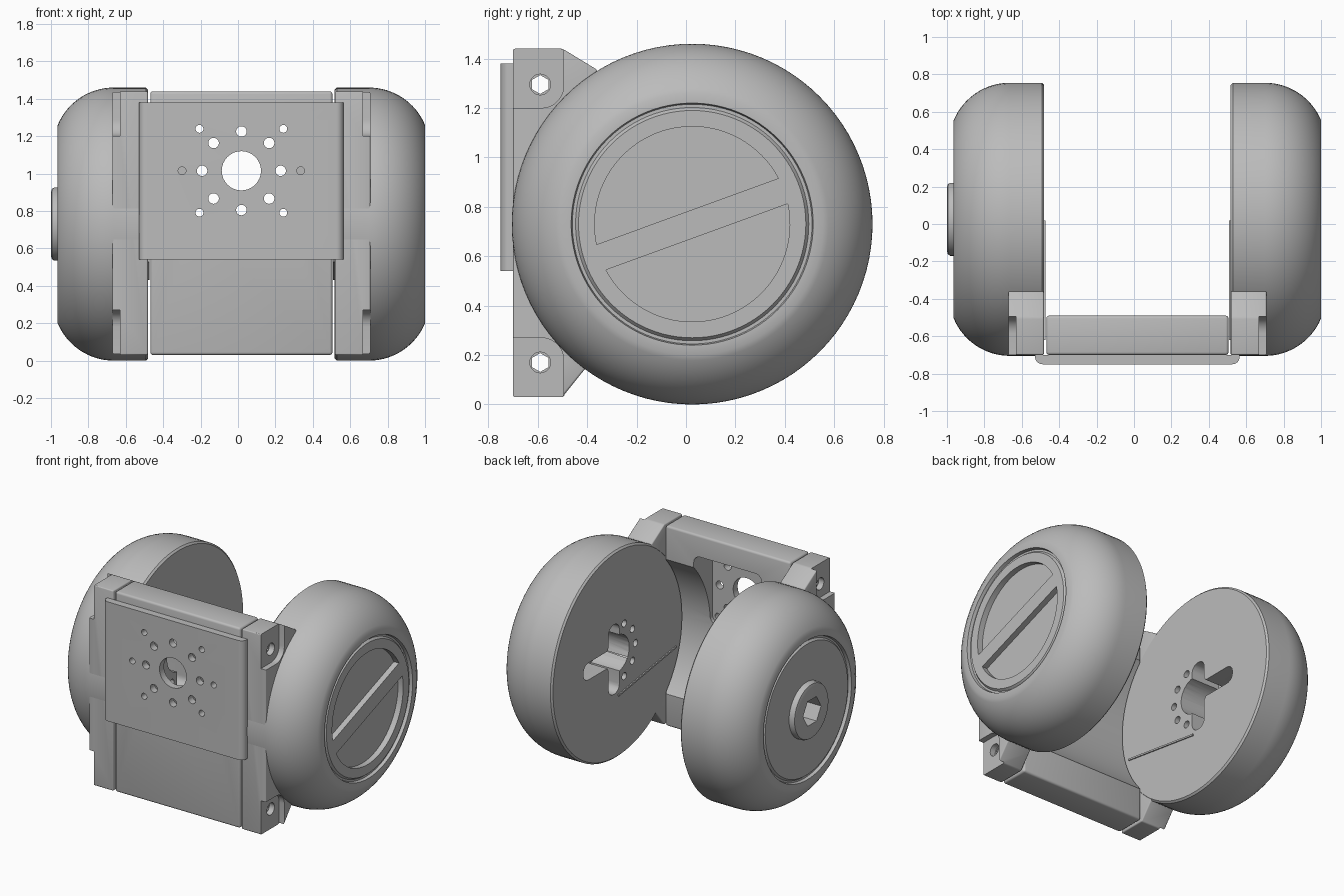
import bpy, bmesh
from math import sin, cos, pi, radians, asin
from mathutils import Vector

if "Cube" in bpy.data.objects:
    bpy.data.objects.remove(bpy.data.objects["Cube"])

MID = 0.018               # symmetry plane of the assembly in x
AY, AZ, R = 0.025, 0.73, 0.73   # wheel axis and radius

grey = bpy.data.materials.new("machined_grey")
grey.use_nodes = True
grey.diffuse_color = (0.5, 0.5, 0.5, 1)
grey.node_tree.nodes["Principled BSDF"].inputs["Base Color"].default_value = (0.5, 0.5, 0.5, 1)


def finish(name, bm):
    bmesh.ops.recalc_face_normals(bm, faces=bm.faces)
    mesh = bpy.data.meshes.new(name)
    bm.to_mesh(mesh)
    bm.free()
    mesh.materials.append(grey)
    ob = bpy.data.objects.new(name, mesh)
    bpy.context.collection.objects.link(ob)
    return ob


def prism(name, pts, axis, a, b, bevel=0):
    """Extrude a 2D outline along x (y,z points), y (x,z) or z (x,y)."""
    place = {"x": lambda p, d: (d, p[0], p[1]),
             "y": lambda p, d: (p[0], d, p[1]),
             "z": lambda p, d: (p[0], p[1], d)}[axis]
    bm = bmesh.new()
    low = [bm.verts.new(place(p, a)) for p in pts]
    high = [bm.verts.new(place(p, b)) for p in pts]
    bm.faces.new(low)
    bm.faces.new(high)
    n = len(pts)
    for i in range(n):
        j = (i + 1) % n
        bm.faces.new((low[i], low[j], high[j], high[i]))
    if bevel:
        bmesh.ops.recalc_face_normals(bm, faces=bm.faces)
        bmesh.ops.bevel(bm, geom=bm.edges[:], offset=bevel, segments=3,
                        profile=0.5, affect='EDGES')
    return finish(name, bm)


def lathe(name, profile, side, n=96):
    """Revolve (distance from mid plane, radius) points about the wheel axis."""
    bm = bmesh.new()
    rings = []
    for t, r in profile:
        x = MID + side * t
        if r == 0:
            rings.append([bm.verts.new((x, AY, AZ))] * n)
        else:
            rings.append([bm.verts.new((x, AY + r * cos(2 * pi * i / n),
                                        AZ + r * sin(2 * pi * i / n))) for i in range(n)])
    for a, b in zip(rings, rings[1:]):
        for i in range(n):
            j = (i + 1) % n
            corners = list(dict.fromkeys((a[i], a[j], b[j], b[i])))
            bm.faces.new(corners)
    return finish(name, bm)


def arc(cx, cy, r, start=0, end=360, n=24):
    full = abs(end - start) == 360
    return [(cx + r * cos(radians(start + (end - start) * i / (n if full else n - 1))),
             cy + r * sin(radians(start + (end - start) * i / (n if full else n - 1))))
            for i in range(n)]


def rounded(x0, x1, y0, y1, r):
    return (arc(x1 - r, y1 - r, r, 0, 90, 8) + arc(x0 + r, y1 - r, r, 90, 180, 8)
            + arc(x0 + r, y0 + r, r, 180, 270, 8) + arc(x1 - r, y0 + r, r, 270, 360, 8))


def rect(x0, x1, y0, y1):
    return [(x0, y0), (x1, y0), (x1, y1), (x0, y1)]


def cut(ob, *cutters):
    for c in cutters:
        mod = ob.modifiers.new("cut", 'BOOLEAN')
        mod.operation, mod.solver, mod.object = 'DIFFERENCE', 'EXACT', c
        bpy.context.view_layer.update()
        mesh = bpy.data.meshes.new_from_object(
            ob.evaluated_get(bpy.context.evaluated_depsgraph_get()))
        ob.modifiers.clear()
        ob.data = mesh
        bpy.data.objects.remove(c)


def smooth(ob):
    bpy.ops.object.select_all(action='DESELECT')
    ob.select_set(True)
    bpy.context.view_layer.objects.active = ob
    bpy.ops.object.shade_smooth_by_angle(angle=radians(30))


parts = []

# Wheels: domed tyre, ring groove and keyed pocket in the inner face
RA = 0.325
sweep = asin(0.3 / RA)
dome = [(0.682 + RA * sin(sweep * i / 16), R - RA + RA * cos(sweep * i / 16)) for i in range(17)]
profile = ([(0.498, 0), (0.498, R - 0.012), (0.51, R)] + dome +
           [(0.982, 0.49), (0.96, 0.485), (0.96, 0.472), (0.975, 0.46), (0.975, 0)])
wheels = {}
for side, label in ((1, "left"), (-1, "right")):
    wheel = lathe(label + "_wheel", profile, side)
    wheels[side] = wheel
    near, deep, shallow = (MID + side * d for d in (0.45, 0.72, 0.6))
    pocket = [arc(AY, AZ, 0.13),
              rounded(AY - 0.03, AY + 0.38, AZ - 0.06, AZ + 0.06, 0.055),
              rounded(AY - 0.02, AY + 0.1, AZ - 0.27, AZ + 0.22, 0.055)]
    cut(wheel, *[prism("cutter", p, "x", near, deep) for p in pocket])
    cut(wheel, *[prism("cutter", arc(AY + 0.2 * cos(radians(a)), AZ + 0.2 * sin(radians(a)),
                                     0.025, n=16), "x", near, shallow)
                 for a in (112, 146, 180, 214, 248)])
    # Thin seam running from the pocket to the bracket
    seam = [(0.02, 0.43), (0.02, 0.442), (-0.62, 0.54), (-0.62, 0.528)]
    parts.append(prism(label + "_seam", seam, "x", MID + side * 0.49, MID + side * 0.5))
    parts.append(wheel)

# Left wheel cap: two recessed segments leave a slanted bar
half = math_half = 8
for turn in (20, 200):
    seg = [(AY + x * cos(radians(turn)) - y * sin(radians(turn)),
            AZ + x * sin(radians(turn)) + y * cos(radians(turn)))
           for x, y in arc(0, 0, 0.395, half, 180 - half, 40)]
    cut(wheels[1], prism("cutter", seg, "x", MID + 0.935, MID + 1.05))

# Right wheel hub with hex socket
hub = lathe("right_hub", [(0.95, 0), (0.95, 0.195), (1.0, 0.195), (1.013, 0.188),
                          (1.018, 0.17), (1.018, 0)], -1, 64)
hex_out = arc(AY, AZ, 0.1, n=6)
cut(hub, prism("cutter", hex_out, "x", -1.1, -0.85))
cut(wheels[-1], prism("cutter", hex_out, "x", -1.1, -0.85))
parts.append(hub)

# Bracket web: bar scooped by the wheel radius, with a window behind the plate
web = prism("bracket_web", rect(-0.70, -0.49, 0.03, 1.44), "x", MID - 0.487, MID + 0.487, 0.015)
cut(web, prism("cutter", arc(AY, AZ, 0.70, n=96), "x", -0.8, 0.8),
    prism("cutter", rounded(MID - 0.265, MID + 0.265, 0.74, 1.29, 0.05), "y", -0.8, -0.4))
parts.append(web)

# Bracket cheeks: sloped shoulders, bolt recesses at both ends
cheek = [(-0.70, 0.03), (-0.70, 1.44), (-0.50, 1.44), (-0.36, 1.355),
         (-0.36, 0.2), (-0.42, 0.13), (-0.50, 0.03)]
for side, label in ((1, "left"), (-1, "right")):
    a, b = sorted((MID + side * 0.5, MID + side * 0.69))
    ob = prism(label + "_cheek", cheek, "x", a, b, 0.008)
    outer = sorted((MID + side * 0.65, MID + side * 0.75))
    for z0, z1 in ((1.2, 1.6), (-0.13, 0.27)):
        cut(ob, prism("cutter", rounded(-0.9, -0.495, z0, z1, 0.09), "x", *outer))
    parts.append(ob)

# Cross bolt holes through cheeks and web, round mouth and hex bore
for z in (0.17, 1.295):
    for ob in parts[-3:]:
        cut(ob, prism("cutter", arc(-0.59, z, 0.038, 30, 390, 6), "x", -1, 1))
    for ob, side in zip(parts[-2:], (1, -1)):
        cut(ob, prism("cutter", arc(-0.59, z, 0.042), "x",
                      *sorted((MID + side * 0.61, MID + side * 0.75))))

# Front mounting plate with rounded sides and hole pattern
w, r = 0.547, 0.04
outline = ([(MID + w, -0.70)] + arc(MID + w - r, -0.75 + r, r, 0, -90, 8)
           + arc(MID - w + r, -0.75 + r, r, -90, -180, 8) + [(MID - w, -0.70)])
plate = prism("mounting_plate", outline, "z", 0.54, 1.38)
holes = [(0, 0, 0.105)]
holes += [(0.21, a, 0.028) for a in range(0, 360, 45)]
holes += [(0.317, a, 0.021) for a in (0, 45, 135, 180, 225, 315)]
for d, a, rad in holes:
    cut(plate, prism("cutter", arc(MID + d * cos(radians(a)), 1.015 + d * sin(radians(a)),
                                   rad, n=32), "y", -0.8, -0.6))
parts.append(plate)

for ob in parts:
    smooth(ob)
